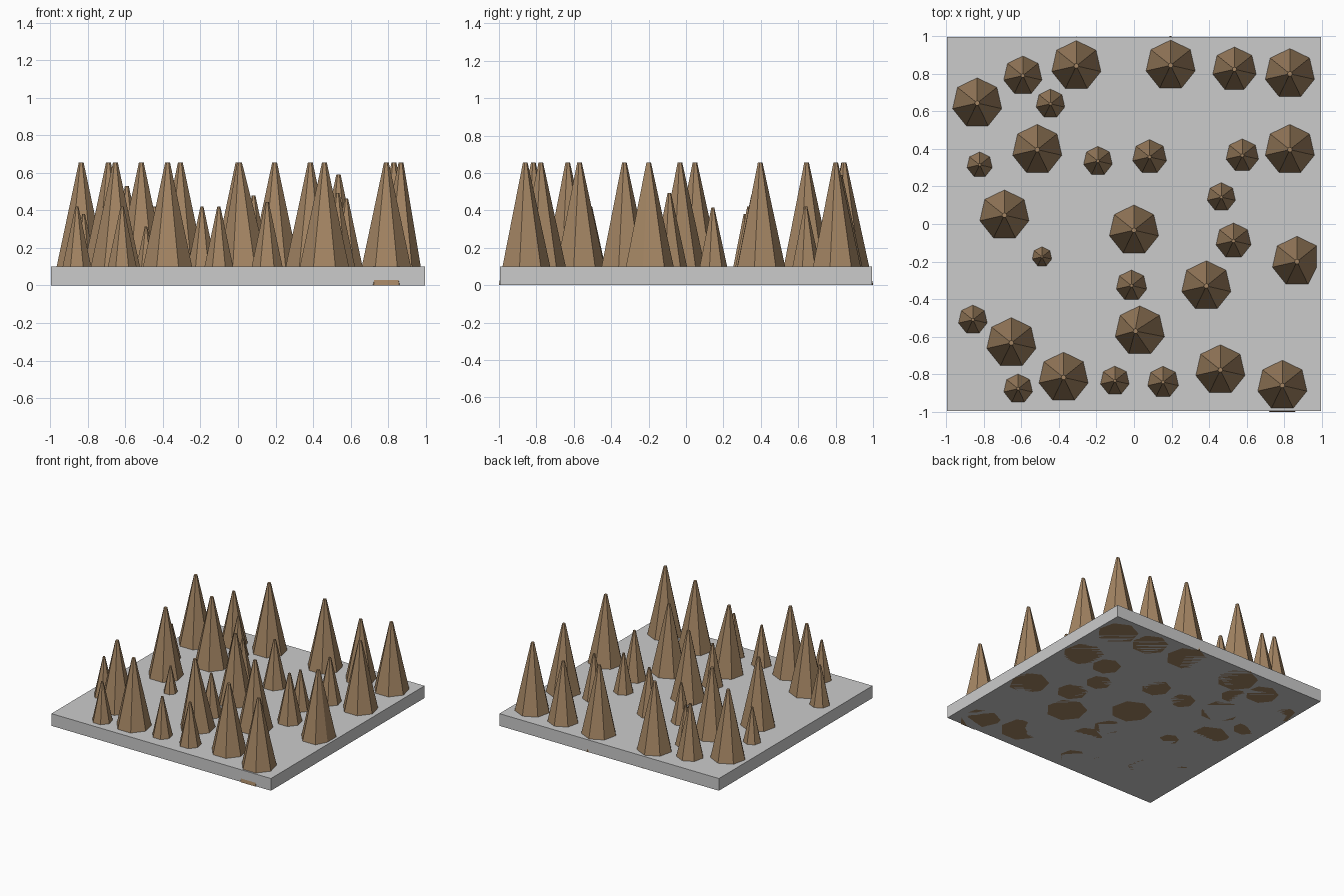
import bpy, bmesh, math

if "Cube" in bpy.data.objects:
    bpy.data.objects.remove(bpy.data.objects["Cube"])

SIDES = 7
TALL = 0.655
EDGE = 0.99

brown = bpy.data.materials.new("brown_rock")
brown.diffuse_color = (0.37, 0.235, 0.125, 1)
brown.use_nodes = True
brown.node_tree.nodes["Principled BSDF"].inputs["Base Color"].default_value = brown.diffuse_color

# Square floor slab
bpy.ops.mesh.primitive_cube_add(size=1, location=(0, 0, 0.05))
slab = bpy.context.object
slab.name = "floor_slab"
slab.scale = (1.99, 1.99, 0.1)


def spike(name, x, y, h=TALL, lean=0.0):
    """Seven-sided tapered spike with a tiny flat tip, one corner towards +y."""
    bm = bmesh.new()
    rings = []
    for z, r, dx in ((0, 0.238 * h, 0), (h, 0.02 * h, lean)):
        ring = []
        for i in range(SIDES):
            a = math.pi / 2 + 2 * math.pi * i / SIDES
            px = min(x + dx + r * math.cos(a), EDGE)  # keep inside the slab side
            ring.append(bm.verts.new((px, y + r * math.sin(a), z)))
        rings.append(ring)
    low, top = rings
    for i in range(SIDES):
        j = (i + 1) % SIDES
        bm.faces.new((low[i], low[j], top[j], top[i]))
    bm.faces.new(low[::-1])
    bm.faces.new(top)
    mesh = bpy.data.meshes.new(name)
    bm.to_mesh(mesh)
    bm.free()
    mesh.materials.append(brown)
    bpy.context.collection.objects.link(bpy.data.objects.new(name, mesh))


# Full-height spikes: x, y
large = [(-.835, .644), (-.307, .842), (.195, .845), (.83, .80), (-.515, .396),
         (.83, .396), (-.69, .047), (0, -.033), (.868, -.2), (.385, -.33),
         (-.653, -.633), (-.375, -.817), (.46, -.777), (.79, -.86)]
for n, (x, y) in enumerate(large, 1):
    spike(f"large_spike_{n}", x, y)

# One slightly leaning large spike
spike("leaning_spike", .035, -.57, TALL, -.027)

# Shorter spikes: x, y, height
small = [(-.592, .79, .53), (-.445, .64, .42), (.535, .824, .59), (-.822, .315, .38),
         (-.192, .335, .42), (.083, .357, .48), (.577, .365, .463), (.465, .143, .415),
         (.53, -.09, .493), (-.49, -.175, .315), (-.013, -.328, .44), (-.858, -.51, .42),
         (-.617, -.877, .42), (-.102, -.835, .42), (.155, -.842, .445)]
for n, (x, y, h) in enumerate(small, 1):
    spike(f"small_spike_{n}", x, y, h)
